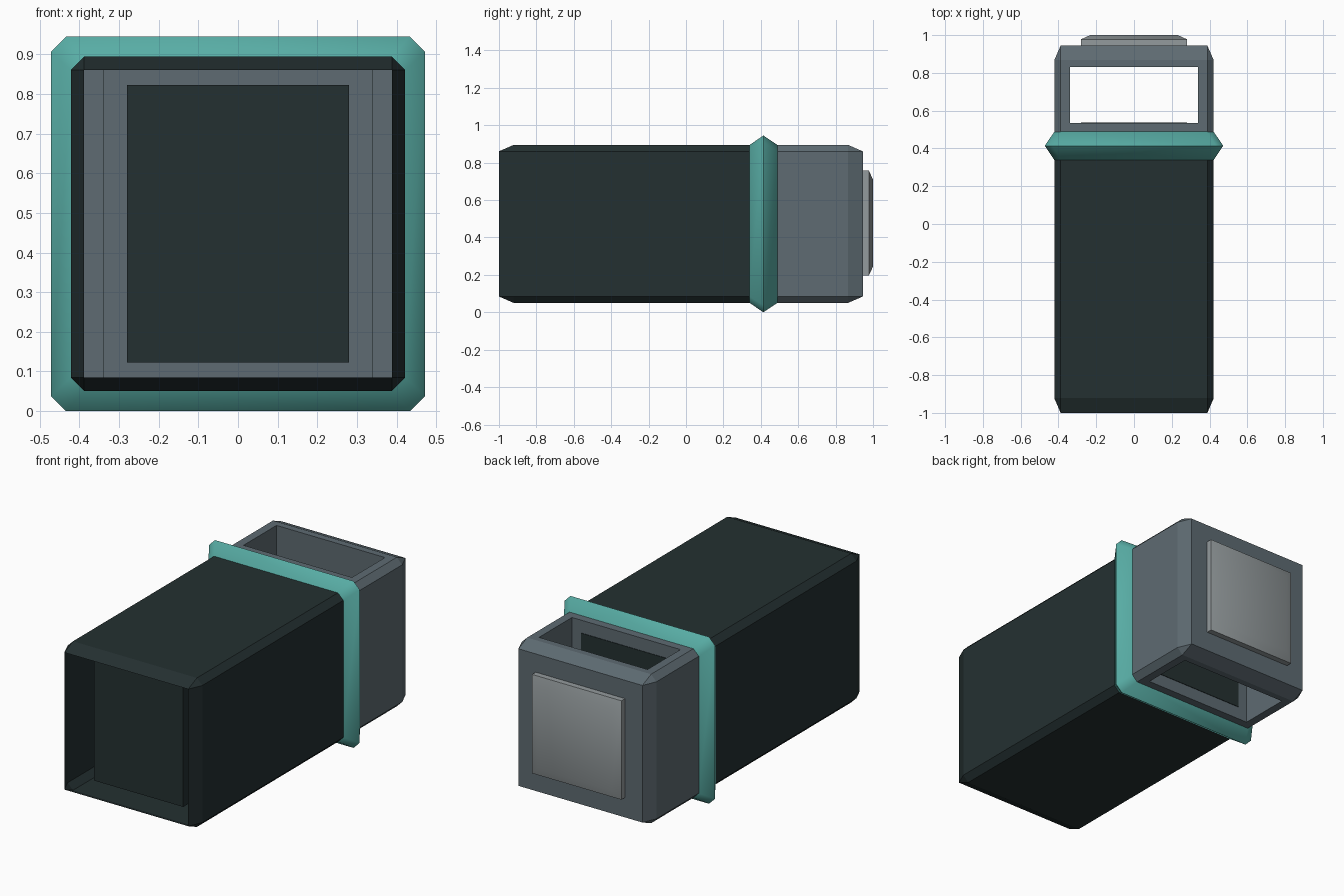
import bpy, bmesh
from mathutils import Vector

if "Cube" in bpy.data.objects:
    bpy.data.objects.remove(bpy.data.objects["Cube"])


def material(name, rgb):
    m = bpy.data.materials.new(name)
    lin = [((c / 255 + 0.055) / 1.055) ** 2.4 for c in rgb]
    m.diffuse_color = (*lin, 1)
    m.use_nodes = True
    m.node_tree.nodes["Principled BSDF"].inputs["Base Color"].default_value = m.diffuse_color
    return m


DARK = material("dark green grey", (36, 48, 49))
GREY = material("slate grey", (94, 107, 114))
TEAL = material("teal", (88, 173, 165))
LIGHT = material("light grey", (148, 155, 157))

ZC = 0.4725  # centre height of the body


def finish(bm, name, mats, smooth=None):
    me = bpy.data.meshes.new(name)
    bm.to_mesh(me)
    bm.free()
    ob = bpy.data.objects.new(name, me)
    bpy.context.collection.objects.link(ob)
    for m in mats:
        me.materials.append(m)
    if smooth:
        bpy.ops.object.select_all(action='DESELECT')
        ob.select_set(True)
        bpy.context.view_layer.objects.active = ob
        bpy.ops.object.shade_smooth_by_angle(angle=smooth)
    return ob


def loft(rings, closed=False):
    """Join equal-length point rings with quads; cap the ends unless closed."""
    bm = bmesh.new()
    vs = [[bm.verts.new(p) for p in r] for r in rings]
    n = len(vs[0])
    pairs = list(zip(vs, vs[1:])) + ([(vs[-1], vs[0])] if closed else [])
    for a, b in pairs:
        for i in range(n):
            j = (i + 1) % n
            bm.faces.new((a[i], a[j], b[j], b[i]))
    if not closed:
        bm.faces.new(vs[0])
        bm.faces.new(vs[-1])
    bmesh.ops.recalc_face_normals(bm, faces=bm.faces)
    return bm


def rect(hx, hz, y, zc=ZC, c=0.0):
    """Rectangle ring in the xz plane, with corners cut by c."""
    if c == 0:
        pts = [(-hx, -hz), (hx, -hz), (hx, hz), (-hx, hz)]
    else:
        pts = [(-hx + c, -hz), (hx - c, -hz), (hx, -hz + c), (hx, hz - c),
               (hx - c, hz), (-hx + c, hz), (-hx, hz - c), (-hx, -hz + c)]
    return [(x, y, zc + z) for x, z in pts]


# Body shell: bevelled box, open at the front, with a window through the rear
WX, WY0, WY1, SPLIT = 0.34, 0.535, 0.83, 0.415
bm = bmesh.new()
bmesh.ops.create_cube(bm, size=2)
bmesh.ops.bevel(bm, geom=bm.edges[:], offset=0.08, segments=1, affect='EDGES', profile=0.5)
bmesh.ops.scale(bm, vec=(0.422, 0.9725, 0.422), verts=bm.verts)
bmesh.ops.translate(bm, vec=(0, -0.0275, ZC), verts=bm.verts)
for co, no in [((0, SPLIT, 0), (0, 1, 0)), ((0, WY0, 0), (0, 1, 0)), ((0, WY1, 0), (0, 1, 0)),
               ((WX, 0, 0), (1, 0, 0)), ((-WX, 0, 0), (1, 0, 0))]:
    bmesh.ops.bisect_plane(bm, geom=bm.verts[:] + bm.edges[:] + bm.faces[:],
                           plane_co=co, plane_no=no)
bm.normal_update()
cut = []
for f in bm.faces:
    c = f.calc_center_median()
    f.material_index = 1 if c.y > SPLIT else 0
    in_window = abs(f.normal.z) > 0.9 and abs(c.x) < WX and WY0 < c.y < WY1
    if in_window or f.normal.y < -0.9:
        cut.append(f)
bmesh.ops.delete(bm, geom=cut, context='FACES')
# window walls, facing into the opening
corners = [(-WX, WY0), (WX, WY0), (WX, WY1), (-WX, WY1)]
for (x0, y0), (x1, y1) in zip(corners, corners[1:] + corners[:1]):
    quad = [(x0, y0, ZC - 0.422), (x0, y0, ZC + 0.422), (x1, y1, ZC + 0.422), (x1, y1, ZC - 0.422)]
    f = bm.faces.new([bm.verts.new(p) for p in quad])
    f.material_index = 1
    f.normal_update()
    if f.normal.dot(Vector((0, (WY0 + WY1) / 2, ZC)) - f.calc_center_median()) < 0:
        f.normal_flip()
bmesh.ops.remove_doubles(bm, verts=bm.verts, dist=0.0005)
finish(bm, "body_shell", [DARK, GREY])

# Inner core running along the inside of the body
finish(loft([rect(0.28, 0.35, -0.89), rect(0.28, 0.35, 0.538)]), "inner_core", [DARK])

# Ridged collar around the body
finish(loft([rect(0.421, 0.421, 0.338, c=0.034), rect(0.472, 0.4725, 0.414, c=0.038),
             rect(0.421, 0.421, 0.49, c=0.034)] +
            [rect(0.415, 0.415, y, c=0.034) for y in (0.49, 0.338)], closed=True),
       "collar", [TEAL], smooth=0.87)

# Rear plate with a softly shaded bevel
finish(loft([rect(0.28, 0.28, 0.94, 0.477), rect(0.28, 0.28, 0.978, 0.477),
             rect(0.232, 0.232, 1.0, 0.477)]), "rear_plate", [LIGHT], smooth=0.6)
